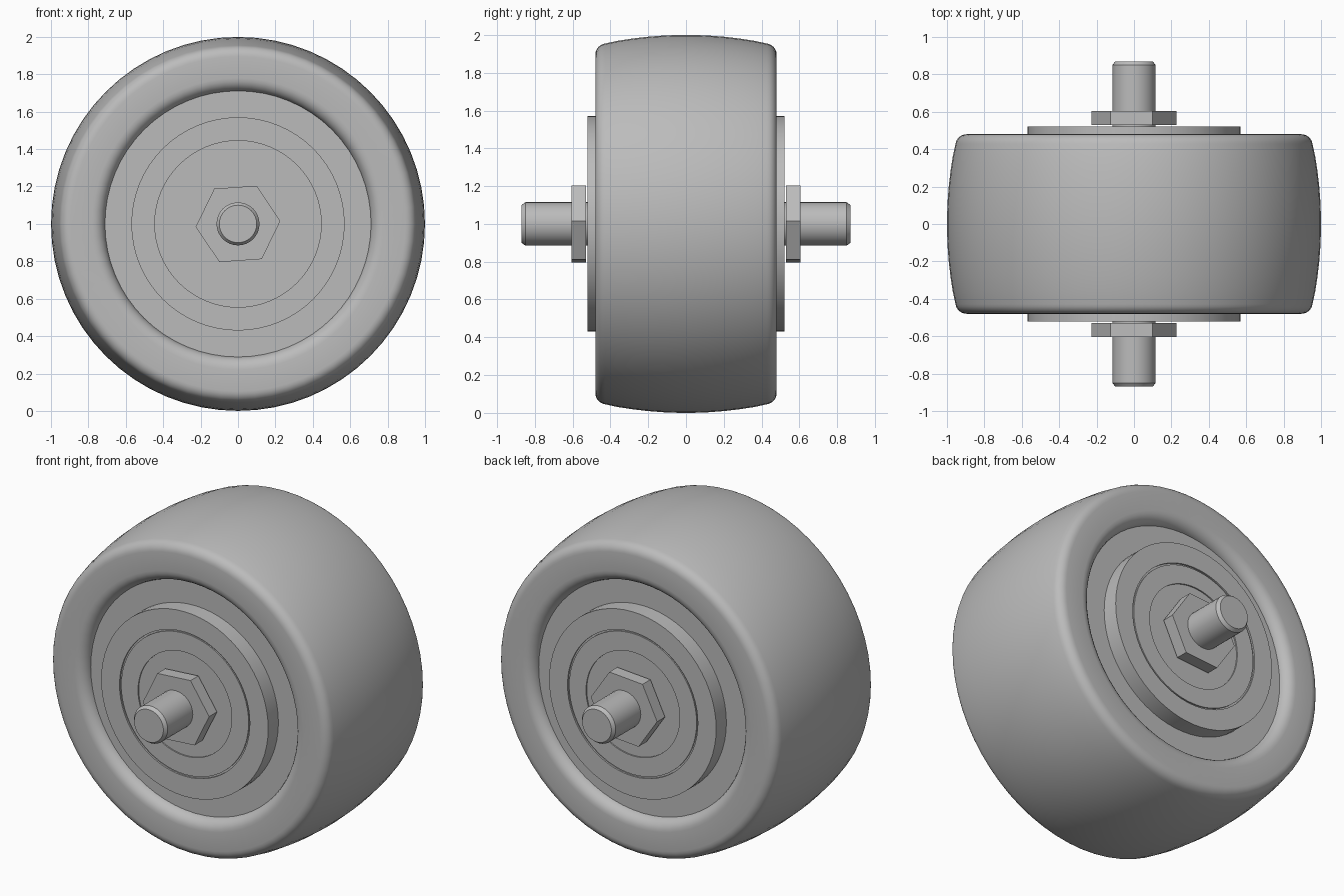
import bpy, bmesh, math

cube = bpy.data.objects.get("Cube")
if cube:
    bpy.data.objects.remove(cube)

grey = bpy.data.materials.new("plain_grey")
grey.use_nodes = True
colour = (0.5, 0.5, 0.5, 1)
grey.diffuse_color = colour
grey.node_tree.nodes["Principled BSDF"].inputs["Base Color"].default_value = colour


def lathe(name, profile, sides=64, turn=0.0, smooth=40, closed=False):
    """Revolve (radius, y) points about the horizontal axle; radius 0 is a pole."""
    bm = bmesh.new()
    rings = []
    for r, y in profile:
        if r == 0:
            rings.append([bm.verts.new((0, y, 1))] * sides)
            continue
        ring = []
        for i in range(sides):
            a = turn + math.tau * i / sides
            ring.append(bm.verts.new((r * math.cos(a), y, 1 + r * math.sin(a))))
        rings.append(ring)
    pairs = list(zip(rings, rings[1:]))
    if closed:
        pairs.append((rings[-1], rings[0]))
    for a, b in pairs:
        for i in range(sides):
            j = (i + 1) % sides
            bm.faces.new(dict.fromkeys((a[i], a[j], b[j], b[i])))
    bmesh.ops.recalc_face_normals(bm, faces=bm.faces)
    mesh = bpy.data.meshes.new(name)
    bm.to_mesh(mesh)
    bm.free()
    mesh.materials.append(grey)
    obj = bpy.data.objects.new(name, mesh)
    bpy.context.collection.objects.link(obj)
    if smooth:
        bpy.ops.object.select_all(action="DESELECT")
        obj.select_set(True)
        bpy.context.view_layer.objects.active = obj
        bpy.ops.object.shade_smooth_by_angle(angle=math.radians(smooth))
    return obj


def both_sides(half):
    """Mirror a half profile, running from the outer face to the middle."""
    return half + [(r, -y) for r, y in reversed(half)]


def fillet(r, y, radius, start, end, steps=6):
    """Quarter-round points about (r, y), angles in degrees."""
    angles = [math.radians(start + (end - start) * i / steps) for i in range(steps + 1)]
    return [(r + radius * math.cos(a), y + radius * math.sin(a)) for a in angles]


# Tyre: rounded bead, flat sidewall, rounded shoulder, crowned tread
crown = [(1 - 0.042 * (y / 0.42) ** 2, y) for y in (0.36, 0.28, 0.2, 0.12, 0.04)]
tyre = [(0.71, 0.40)] + fillet(0.78, 0.41, 0.07, 180, 90)
tyre += fillet(0.895, 0.42, 0.06, 90, 8) + crown
lathe("tyre", both_sides(tyre), closed=True)

# Wheel disc filling the tyre
lathe("wheel_disc", both_sides([(0, 0.42), (0.712, 0.42)]))

# Hub boss with a fine groove and a shallow centre recess
boss = [(0, 0.51), (0.32, 0.51), (0.32, 0.518), (0.435, 0.518),
        (0.435, 0.51), (0.445, 0.51), (0.445, 0.52), (0.57, 0.52)]
lathe("hub_boss", both_sides(boss), smooth=30)

# Axle with chamfered ends
lathe("axle", both_sides([(0, 0.87), (0.1, 0.87), (0.115, 0.85)]), sides=32, smooth=30)

# Hexagonal nuts, with a countersunk bore
for side, label in ((-1, "front"), (1, "back")):
    lathe(label + "_nut", [(0.11, side * 0.528), (0.227, side * 0.528),
                           (0.227, side * 0.605), (0.11, side * 0.605)],
          sides=6, turn=math.radians(4), smooth=0, closed=True)
